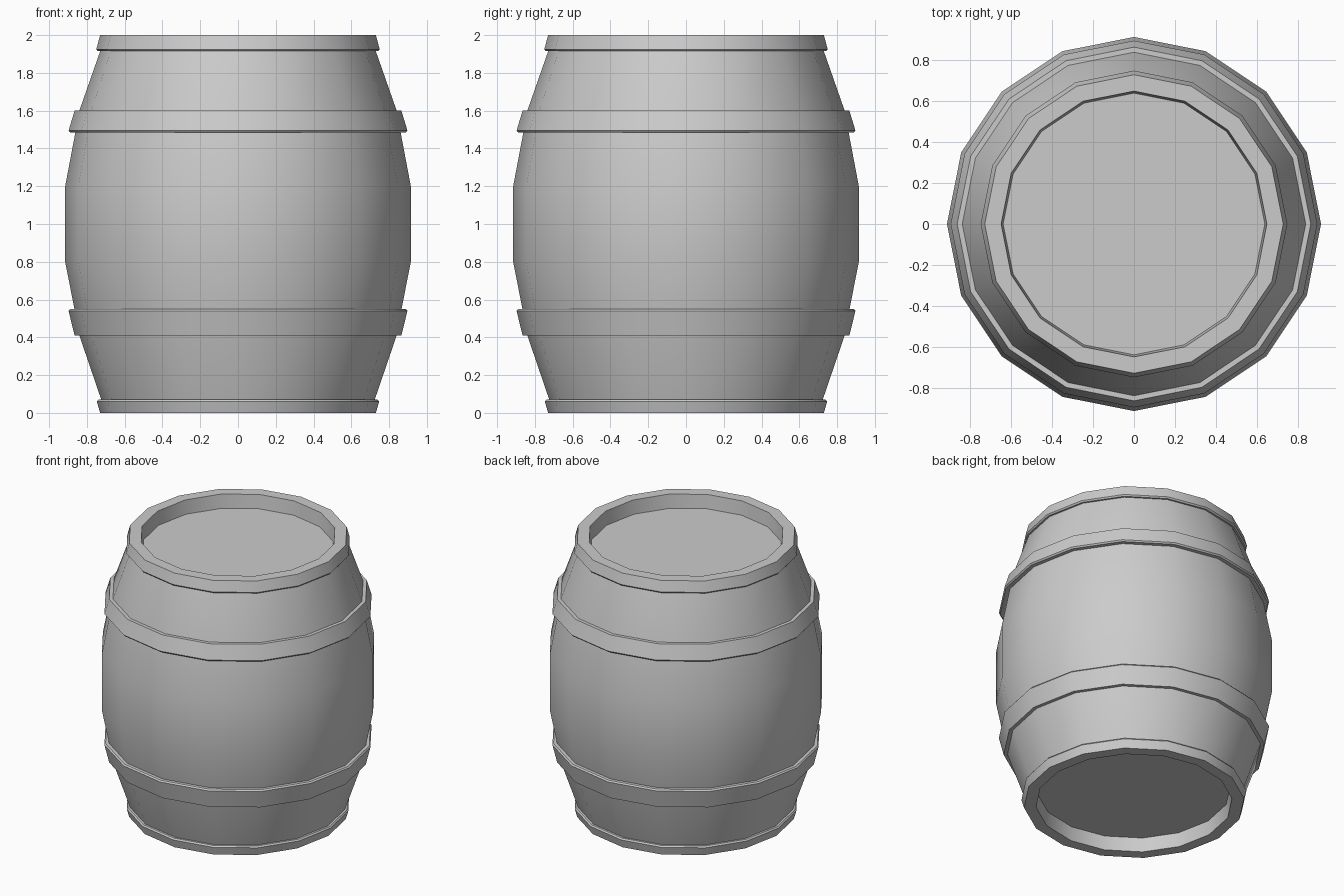
import bpy, bmesh
from math import cos, sin, pi

if "Cube" in bpy.data.objects:
    bpy.data.objects.remove(bpy.data.objects["Cube"])

SIDES = 16


def lathe(name, profile, closed=False):
    """Spin an (r, z) profile around z; r = 0 makes a pole."""
    bm = bmesh.new()
    rings = []
    for r, z in profile:
        if r == 0:
            rings.append([bm.verts.new((0, 0, z))] * SIDES)
        else:
            rings.append([bm.verts.new((r * cos(2 * pi * i / SIDES),
                                        r * sin(2 * pi * i / SIDES), z))
                          for i in range(SIDES)])
    pairs = list(zip(rings, rings[1:]))
    if closed:
        pairs.append((rings[-1], rings[0]))
    for a, b in pairs:
        for i in range(SIDES):
            j = (i + 1) % SIDES
            corners = list(dict.fromkeys((a[i], a[j], b[j], b[i])))
            bm.faces.new(corners)
    bmesh.ops.recalc_face_normals(bm, faces=bm.faces)
    mesh = bpy.data.meshes.new(name)
    bm.to_mesh(mesh)
    bm.free()
    obj = bpy.data.objects.new(name, mesh)
    bpy.context.collection.objects.link(obj)
    bpy.ops.object.select_all(action='DESELECT')
    obj.select_set(True)
    bpy.context.view_layer.objects.active = obj
    bpy.ops.object.shade_smooth_by_angle(angle=pi / 6)
    return obj


def hoop(name, r_in, r_narrow, r_wide, z_narrow, z_wide):
    """Flared band, slightly chamfered at its wide edge."""
    s = 0.01 if z_wide > z_narrow else -0.01
    lathe(name, [(r_in, z_narrow), (r_narrow, z_narrow), (r_wide, z_wide - s),
                 (r_wide - 0.008, z_wide), (r_in, z_wide)], closed=True)


# Bulging staves with recessed heads at both ends
lathe("barrel_body", [
    (0, 0.10), (0.64, 0.10), (0.65, 0), (0.70, 0),
    (0.84, 0.41), (0.866, 0.55), (0.915, 0.80),
    (0.915, 1.20), (0.86, 1.49), (0.84, 1.60),
    (0.70, 2.0), (0.65, 2.0), (0.64, 1.90), (0, 1.90)])

# Metal hoops
hoop("bottom_rim_hoop", 0.70, 0.73, 0.747, 0, 0.07)
hoop("lower_hoop", 0.83, 0.865, 0.897, 0.41, 0.55)
hoop("upper_hoop", 0.83, 0.865, 0.897, 1.60, 1.485)
hoop("top_rim_hoop", 0.70, 0.73, 0.75, 2.0, 1.915)
